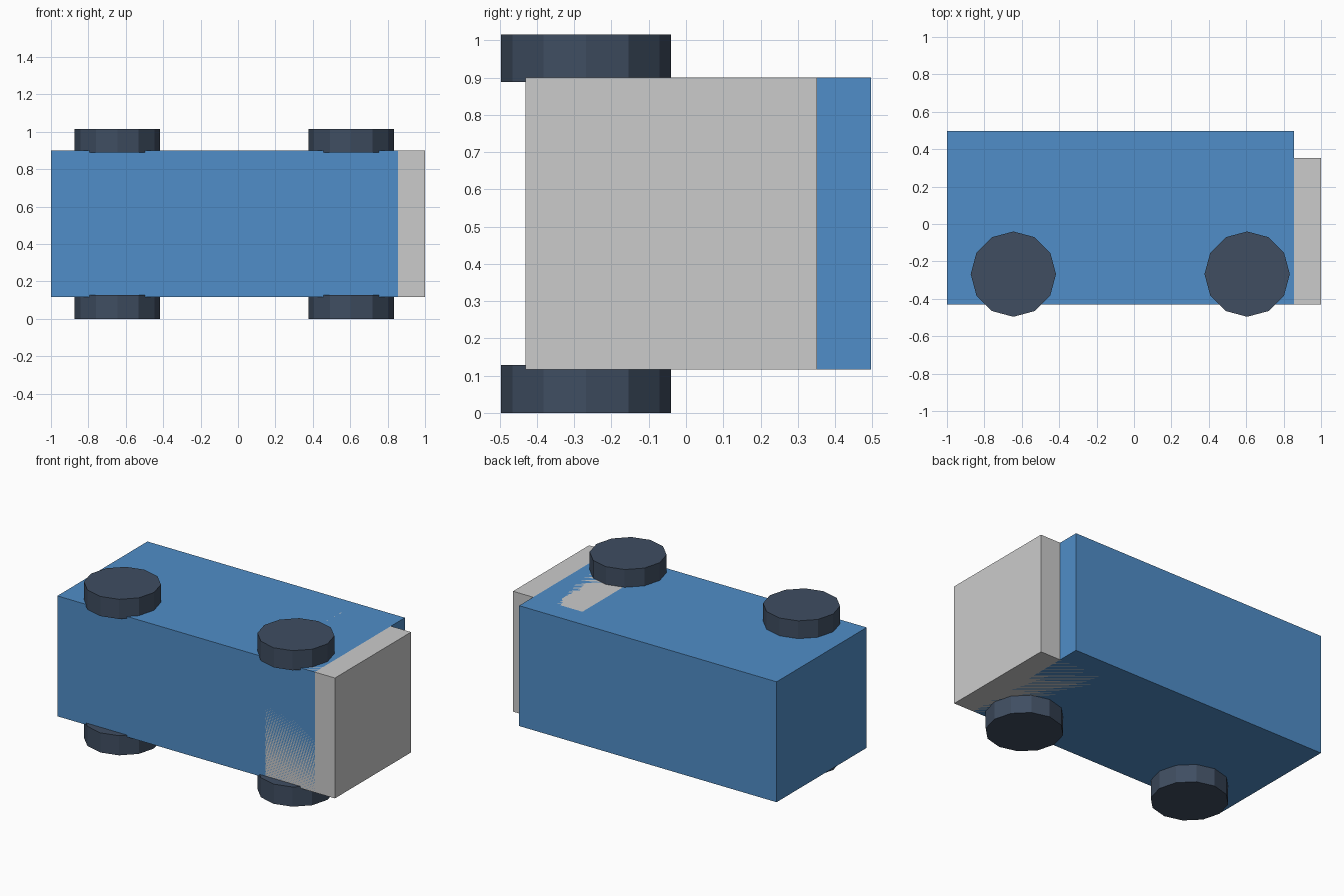
import bpy
from math import radians

if "Cube" in bpy.data.objects:
    bpy.data.objects.remove(bpy.data.objects["Cube"])


def paint(obj, name, rgb):
    mat = bpy.data.materials.get(name) or bpy.data.materials.new(name)
    mat.diffuse_color = (*rgb, 1)
    mat.use_nodes = True
    mat.node_tree.nodes["Principled BSDF"].inputs["Base Color"].default_value = mat.diffuse_color
    obj.data.materials.append(mat)


def box(name, lo, hi):
    bpy.ops.mesh.primitive_cube_add(size=1, location=[(a + b) / 2 for a, b in zip(lo, hi)])
    obj = bpy.context.object
    obj.name = name
    obj.scale = [b - a for a, b in zip(lo, hi)]
    bpy.ops.object.transform_apply(location=False, rotation=False, scale=True)
    return obj


HEIGHT = 1.016           # overall size across the wheels
SIDE_LO, SIDE_HI = 0.116, 0.90
BELLY = -0.431
WHEEL_R, WHEEL_W = 0.228, 0.128

# Cargo body of the truck, which lies on its side
body = box("cargo_body", (-1, BELLY, SIDE_LO), (0.855, 0.496, SIDE_HI))
paint(body, "blue", (0.08, 0.27, 0.58))

# Cab, overlapping the front of the cargo body
box("cab", (0.5, BELLY, SIDE_LO), (1, 0.352, SIDE_HI))

# Twelve-sided wheels, two on each side
for end, x in (("rear", -0.645), ("front", 0.605)):
    for side, z in (("lower", WHEEL_W / 2), ("upper", HEIGHT - WHEEL_W / 2)):
        bpy.ops.mesh.primitive_cylinder_add(
            vertices=12, radius=WHEEL_R, depth=WHEEL_W,
            location=(x, -0.268, z))
        wheel = bpy.context.object
        wheel.name = f"{end}_{side}_wheel"
        paint(wheel, "dark_slate", (0.05, 0.075, 0.12))
